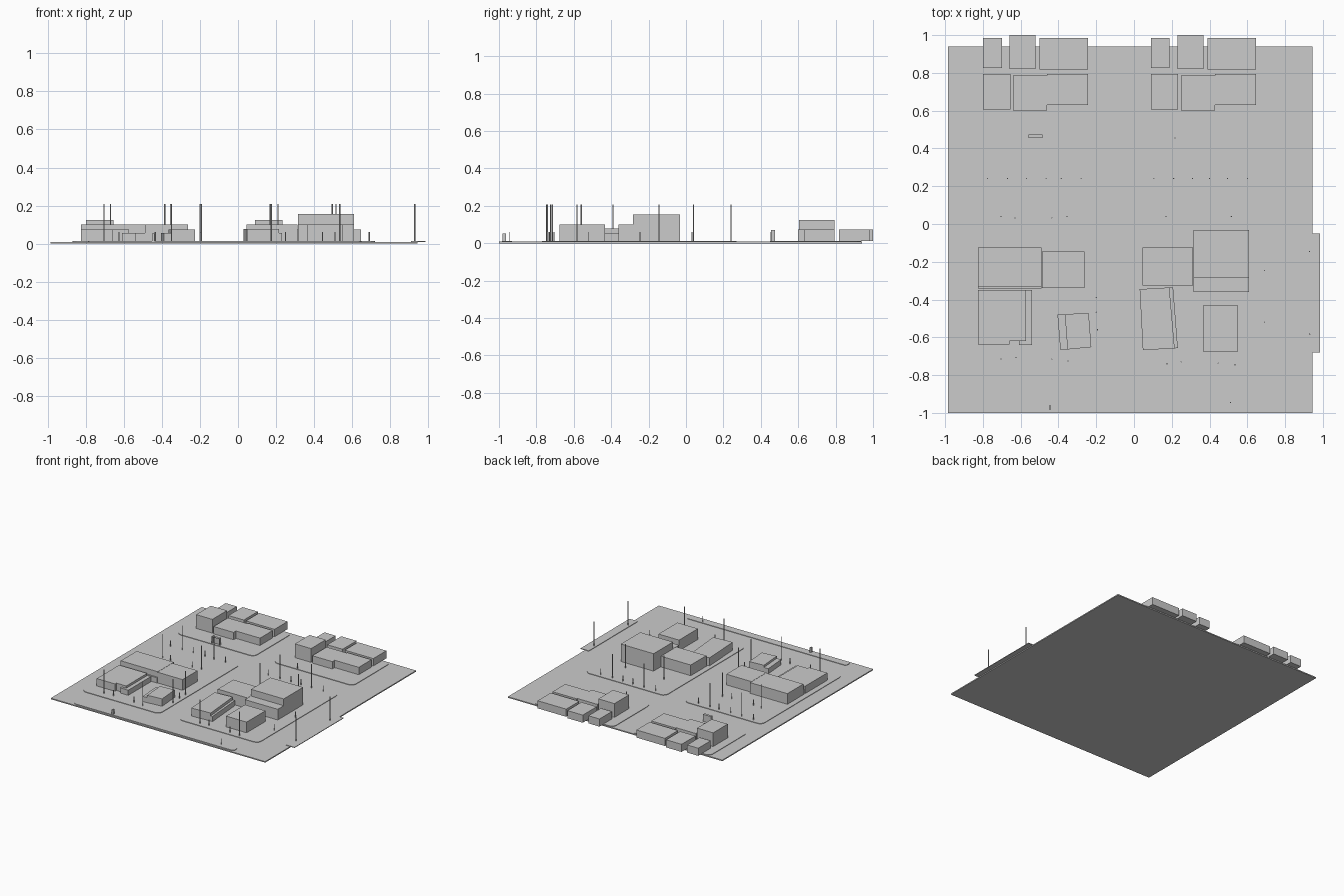
import bpy, bmesh, math

gray = bpy.data.materials.new("plain_gray")
gray.diffuse_color = (0.6, 0.6, 0.6, 1)

GROUND, KERB = 0.009, 0.013


def prism(name, pts, z0, z1):
    """Extrude a flat outline straight up from z0 to z1."""
    bm = bmesh.new()
    face = bm.faces.new([bm.verts.new((x, y, z0)) for x, y in pts])
    ext = bmesh.ops.extrude_face_region(bm, geom=[face], use_keep_orig=True)
    for v in ext["geom"]:
        if isinstance(v, bmesh.types.BMVert):
            v.co.z = z1
    bmesh.ops.recalc_face_normals(bm, faces=bm.faces)
    me = bpy.data.meshes.new(name)
    bm.to_mesh(me)
    bm.free()
    me.materials.append(gray)
    ob = bpy.data.objects.new(name, me)
    bpy.context.collection.objects.link(ob)
    return ob


def box(name, x0, x1, y0, y1, z1, z0=KERB - 0.002):
    return prism(name, [(x0, y0), (x1, y0), (x1, y1), (x0, y1)], z0, z1)


def pavement(name, x0, x1, y0, y1, r=0.04):
    """Low kerbed plate with rounded corners."""
    pts = []
    for cx, cy, a in ((x1 - r, y1 - r, 0), (x0 + r, y1 - r, 90),
                      (x0 + r, y0 + r, 180), (x1 - r, y0 + r, 270)):
        for i in range(4):
            t = math.radians(a + 30 * i)
            pts.append((cx + r * math.cos(t), cy + r * math.sin(t)))
    return prism(name, pts, GROUND - 0.001, KERB)


def post(name, x, y, top, r):
    pts = [(x + r * math.cos(i * math.pi / 3), y + r * math.sin(i * math.pi / 3))
           for i in range(6)]
    return prism(name, pts, GROUND, top)


# Ground slab and the strip that overhangs its right edge
box("ground", -0.985, 0.945, -1.0, 0.94, GROUND, 0)
box("side_pavement", 0.91, 0.985, -0.68, -0.05, KERB, GROUND - 0.001)

# Kerbed blocks
pavement("front_pavement", -0.79, 0.65, -0.985, -0.93, 0.02)
for side, x0, x1 in (("left", -0.87, -0.17), ("right", 0.0, 0.72)):
    pavement(side + "_block", x0, x1, -0.77, 0.27)
    pavement(side + "_back_block", x0, x1, 0.45, 0.935)

# Back building group, repeated twice
for side, dx in (("left", 0), ("right", 0.889)):
    n = side + "_back_"
    box(n + "shed_small", -0.80 + dx, -0.70 + dx, 0.825, 0.985, 0.073)
    box(n + "shed_mid", -0.66 + dx, -0.522 + dx, 0.82, 1.0, 0.073)
    box(n + "shed_long", -0.50 + dx, -0.243 + dx, 0.817, 0.985, 0.073)
    box(n + "tower", -0.80 + dx, -0.655 + dx, 0.605, 0.793, 0.125)
    prism(n + "hall", [(x + dx, y) for x, y in (
        (-0.64, 0.60), (-0.46, 0.60), (-0.46, 0.63), (-0.243, 0.63),
        (-0.243, 0.793), (-0.46, 0.793), (-0.46, 0.785), (-0.64, 0.785))],
        KERB - 0.002, 0.073)

# Left front buildings
box("left_hall", -0.825, -0.49, -0.33, -0.125, 0.1)
box("left_hall_wing", -0.488, -0.262, -0.338, -0.145, 0.1)
box("left_hall_canopy", -0.825, -0.49, -0.342, -0.33, 0.055)
prism("left_house", [(-0.825, -0.638), (-0.66, -0.638), (-0.66, -0.62),
                     (-0.572, -0.62), (-0.572, -0.35), (-0.825, -0.35)],
      KERB - 0.002, 0.073)
prism("left_house_porch", [(-0.61, -0.64), (-0.54, -0.64), (-0.54, -0.35),
                           (-0.572, -0.35), (-0.572, -0.62), (-0.61, -0.62)],
      KERB - 0.002, 0.055)
prism("left_cottage", [(-0.366, -0.478), (-0.24, -0.47), (-0.226, -0.652), (-0.352, -0.664)],
      KERB - 0.002, 0.073)
prism("left_cottage_porch", [(-0.405, -0.48), (-0.366, -0.478), (-0.352, -0.664),
                             (-0.39, -0.667)], KERB - 0.002, 0.055)

# Right front buildings
box("right_hall", 0.045, 0.313, -0.325, -0.125, 0.1)
box("right_tall_block", 0.315, 0.61, -0.283, -0.033, 0.155)
box("right_tall_block_annex", 0.315, 0.61, -0.36, -0.283, 0.1)
box("right_house", 0.365, 0.55, -0.675, -0.432, 0.1)
prism("right_long_house", [(0.03, -0.345), (0.187, -0.336), (0.215, -0.658), (0.047, -0.668)],
      KERB - 0.002, 0.078)
prism("right_long_house_porch", [(0.187, -0.336), (0.207, -0.337), (0.232, -0.657),
                                 (0.215, -0.658)], KERB - 0.002, 0.055)

# Tall lamp posts
lamps = [(-0.67, 0.24), (-0.385, 0.24), (0.21, 0.24), (0.495, 0.24),
         (-0.705, 0.04), (-0.355, 0.04), (0.17, 0.04), (0.515, 0.04),
         (-0.705, -0.715), (-0.35, -0.725), (0.175, -0.74), (0.535, -0.745),
         (-0.2, -0.39), (-0.193, -0.56), (0.93, -0.145), (0.93, -0.583)]
for i, (x, y) in enumerate(lamps):
    post(f"lamp_post_{i}", x, y, 0.207, 0.0035)

# Short posts
shorts = [(-0.775, 0.24), (-0.57, 0.24), (-0.465, 0.24), (-0.28, 0.24),
          (0.105, 0.24), (0.31, 0.24), (0.40, 0.24), (0.60, 0.24),
          (-0.63, 0.032), (-0.435, 0.032), (-0.625, -0.707), (-0.435, -0.715),
          (0.25, -0.73), (0.445, -0.737), (-0.2, -0.467), (0.69, -0.247),
          (0.69, -0.52), (0.217, 0.455), (0.51, -0.945)]
for i, (x, y) in enumerate(shorts):
    post(f"short_post_{i}", x, y, 0.06, 0.003)

# Small shelter near the back and kiosk at the front edge
box("shelter_roof", -0.558, -0.485, 0.455, 0.475, 0.07, 0.066)
box("shelter_back", -0.558, -0.485, 0.472, 0.475, 0.068)
for x in (-0.558, -0.488):
    box("shelter_side", x, x + 0.003, 0.455, 0.475, 0.068)
box("kiosk", -0.451, -0.439, -0.982, -0.962, 0.052)
